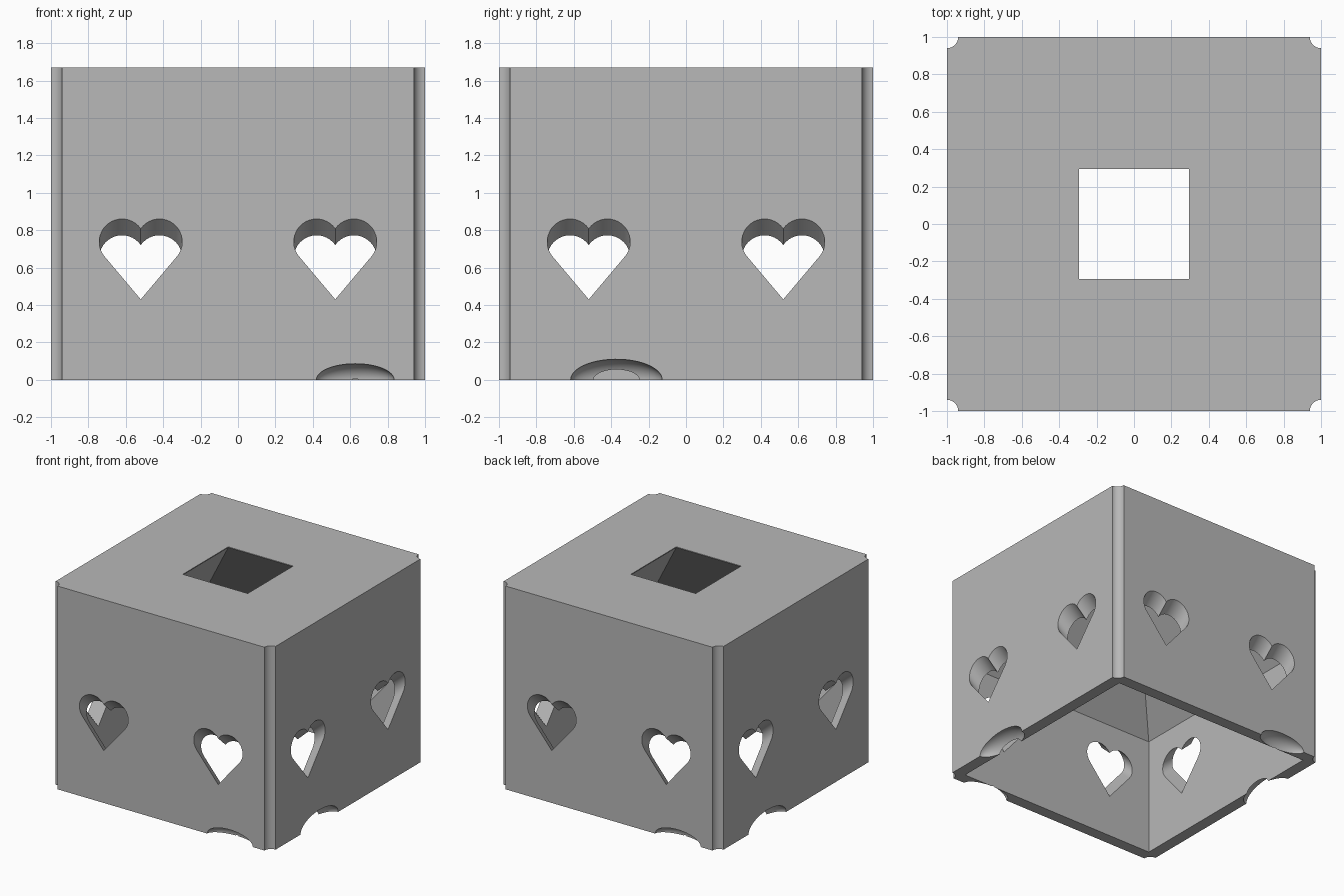
import bpy, bmesh
from math import pi, sin, cos, atan2, asin, acos, hypot
from mathutils import Matrix, Vector

if "Cube" in bpy.data.objects:
    bpy.data.objects.remove(bpy.data.objects["Cube"])

HEIGHT = 1.67
WALL = 0.095
GROOVE = 0.06

grey = bpy.data.materials.new("plain grey")
grey.use_nodes = True
colour = (0.48, 0.48, 0.48, 1)
grey.diffuse_color = colour
grey.node_tree.nodes["Principled BSDF"].inputs["Base Color"].default_value = colour


def loft(bm, rings):
    """Closed solid through equally long rings of points."""
    loops = [[bm.verts.new(p) for p in ring] for ring in rings]
    n = len(loops[0])
    for a, b in zip(loops, loops[1:]):
        for i in range(n):
            j = (i + 1) % n
            bm.faces.new((a[i], a[j], b[j], b[i]))
    bm.faces.new(loops[0])
    bm.faces.new(loops[-1])


def make_object(name, bm):
    bmesh.ops.recalc_face_normals(bm, faces=bm.faces)
    mesh = bpy.data.meshes.new(name)
    bm.to_mesh(mesh)
    bm.free()
    mesh.materials.append(grey)
    obj = bpy.data.objects.new(name, mesh)
    bpy.context.collection.objects.link(obj)
    return obj


# Outer block with a round groove along each upright corner
outline = []
for k in range(4):
    turn = Matrix.Rotation(k * pi / 2, 3, "Z")
    for i in range(13):
        a = 1.5 * pi - i / 12 * pi / 2
        outline.append(turn @ Vector((1 + GROOVE * cos(a), 1 + GROOVE * sin(a), 0)))
bm = bmesh.new()
loft(bm, [[p + Vector((0, 0, z)) for p in outline] for z in (0, HEIGHT)])
box = make_object("box_cover", bm)


def cut(bm):
    """Subtract a solid from the box."""
    cutter = make_object("cutter", bm)
    cutter.hide_render = True
    mod = box.modifiers.new("cut", "BOOLEAN")
    mod.operation = "DIFFERENCE"
    mod.solver = "EXACT"
    mod.object = cutter
    bpy.context.view_layer.objects.active = box
    bpy.ops.object.modifier_apply(modifier=mod.name)
    bpy.data.objects.remove(cutter)


# Hollow: straight walls, then a pyramid ceiling up to the square opening
def square(half, z):
    return [(x * half, y * half, z) for x, y in ((-1, -1), (1, -1), (1, 1), (-1, 1))]


inner = 1 - WALL
bm = bmesh.new()
loft(bm, [square(inner, -0.1), square(inner, 0.96),
          square(0.295, HEIGHT - 0.005), square(0.295, HEIGHT + 0.1)])
cut(bm)

# Heart outline: two round lobes and a point, tangent to each other
LOBE_X, LOBE_R, LOBE_Z, TIP_Z = 0.1, 0.122, 0.738, 0.43
rise = LOBE_Z - TIP_Z
start = atan2(rise, LOBE_X) - asin(LOBE_R / hypot(LOBE_X, rise)) - pi / 2
end = acos(-LOBE_X / LOBE_R)
right = []
for i in range(21):
    a = start + (end - start) * i / 20
    right.append((LOBE_X + LOBE_R * cos(a), LOBE_Z + LOBE_R * sin(a)))
right[-1] = (0, right[-1][1])
heart = [(0, TIP_Z)] + right + [(-x, z) for x, z in reversed(right[:-1])]

# Two hearts through each wall, slanting down towards the inside
bm = bmesh.new()
for k in range(4):
    turn = Matrix.Rotation(k * pi / 2, 3, "Z")
    for cx in (-0.52, 0.52):
        loft(bm, [[turn @ Vector((cx + x, y, z - 0.92 * (y + 1))) for x, z in heart]
                  for y in (-1.05, -0.85)])
cut(bm)

# Rounded scoops in the bottom edge, repeated on the opposite walls
scoops = [((0.627, -1, 0), (0.208, 0.0955, 0.086)),
          ((1, -0.372, 0), (0.11, 0.245, 0.11))]
bm = bmesh.new()
for place, size in scoops:
    for half_turn in (0, pi):
        matrix = (Matrix.Rotation(half_turn, 4, "Z") @ Matrix.Translation(place)
                  @ Matrix.Diagonal((*size, 1)) @ Matrix.Rotation(0.03, 4, "X"))
        bmesh.ops.create_uvsphere(bm, u_segments=48, v_segments=24, radius=1, matrix=matrix)
cut(bm)

# Smooth curves, crisp edges
bpy.ops.object.select_all(action="DESELECT")
box.select_set(True)
bpy.context.view_layer.objects.active = box
bpy.ops.object.shade_smooth_by_angle(angle=pi / 6)
